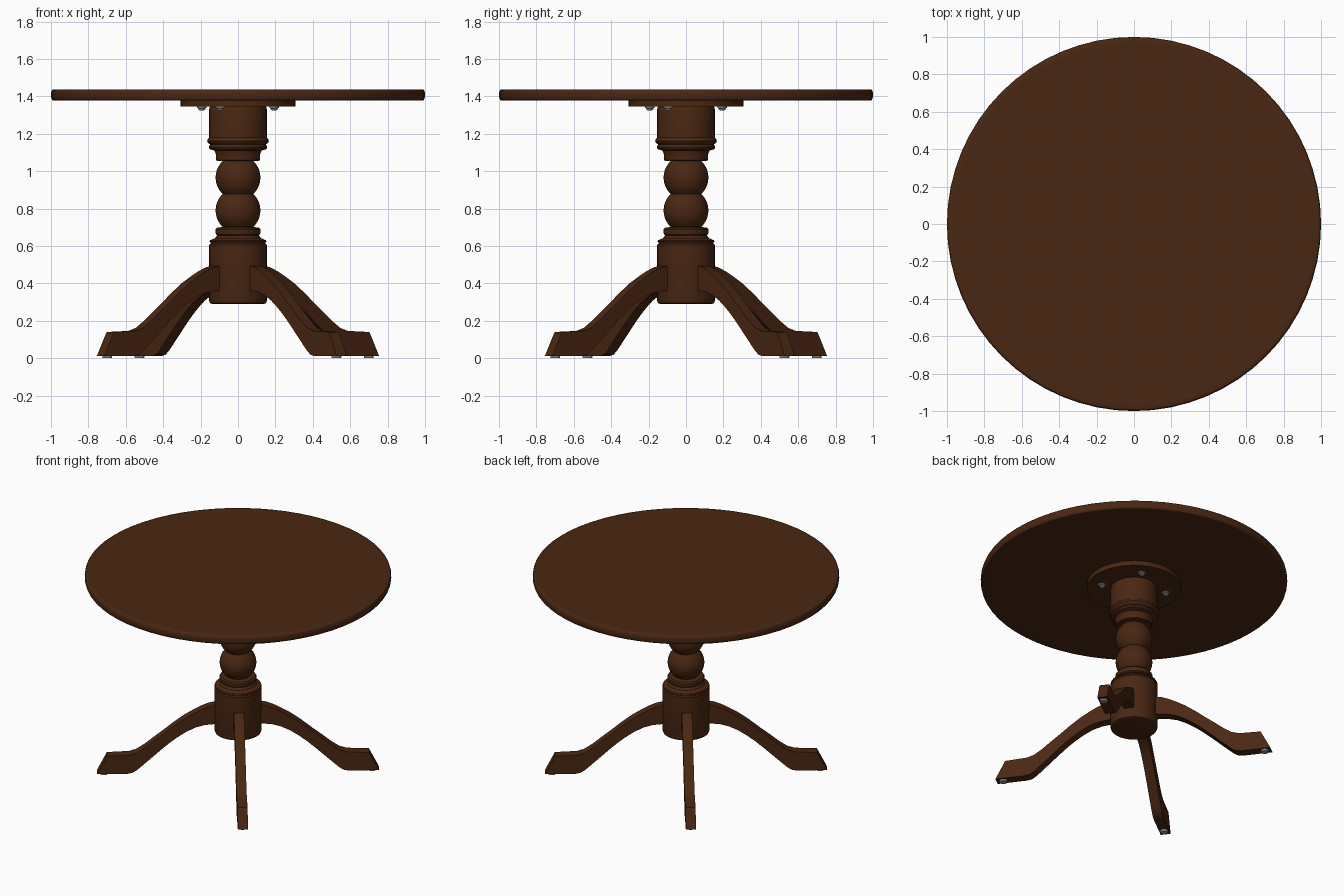
import bpy, bmesh, math

if "Cube" in bpy.data.objects:
    bpy.data.objects.remove(bpy.data.objects["Cube"])

def material(name, rgb):
    m = bpy.data.materials.new(name)
    m.diffuse_color = (*rgb, 1)
    m.use_nodes = True
    m.node_tree.nodes["Principled BSDF"].inputs["Base Color"].default_value = m.diffuse_color
    return m

WOOD = material("dark_brown_wood", (0.068, 0.020, 0.006))
METAL = material("grey_metal", (0.30, 0.30, 0.31))

def finish(name, bm, mat, angle=35):
    bmesh.ops.recalc_face_normals(bm, faces=bm.faces)
    me = bpy.data.meshes.new(name)
    bm.to_mesh(me)
    bm.free()
    ob = bpy.data.objects.new(name, me)
    bpy.context.collection.objects.link(ob)
    me.materials.append(mat)
    bpy.ops.object.select_all(action='DESELECT')
    ob.select_set(True)
    bpy.context.view_layer.objects.active = ob
    bpy.ops.object.shade_smooth_by_angle(angle=math.radians(angle))
    return ob

def lathe(name, profile, mat, sides=48):
    """Turn a closed-off (radius, z) profile around z, with flat caps."""
    bm = bmesh.new()
    rings = []
    for r, z in profile:
        rings.append([bm.verts.new((r * math.cos(2 * math.pi * i / sides),
                                    r * math.sin(2 * math.pi * i / sides), z))
                      for i in range(sides)])
    for a, b in zip(rings, rings[1:]):
        for i in range(sides):
            j = (i + 1) % sides
            bm.faces.new((a[i], a[j], b[j], b[i]))
    bm.faces.new(rings[0][::-1])
    bm.faces.new(rings[-1])
    return finish(name, bm, mat)

def ball(zc, r, half, n=12):
    """Profile points of a turned ball, cut at half height above and below."""
    return [(math.sqrt(r * r - z * z), zc + z)
            for z in (-half * math.cos(math.pi * i / n) for i in range(n + 1))]

# Round table top with softened rim
rim = [(0.99 + 0.01 * math.cos(t), 1.4075 + 0.029 * math.sin(t))
       for t in (math.radians(-90 + 22.5 * i) for i in range(9))]
lathe("table_top", [(0.97, 1.3785)] + rim + [(0.97, 1.4365)], WOOD, 64)

# Mounting disc under the top
lathe("mounting_disc", [(0.307, 1.345), (0.307, 1.38)], WOOD)

# Turned column
column = [(0.138, 0.29), (0.15, 0.295), (0.154, 0.308), (0.154, 0.605),
          (0.148, 0.612), (0.148, 0.62), (0.153, 0.624), (0.150, 0.630),
          (0.122, 0.642), (0.118, 0.650), (0.110, 0.656), (0.118, 0.662),
          (0.121, 0.675), (0.121, 0.688), (0.114, 0.697)]
column += ball(0.79, 0.12, 0.088) + ball(0.966, 0.12, 0.088)
column += [(0.114, 1.056), (0.118, 1.06), (0.118, 1.09), (0.126, 1.11),
           (0.152, 1.118), (0.156, 1.128), (0.152, 1.138), (0.148, 1.142),
           (0.160, 1.15), (0.165, 1.16), (0.162, 1.172), (0.154, 1.18),
           (0.154, 1.33), (0.150, 1.348)]
lathe("column", column, WOOD)

# Curved legs, sawn from a side profile of (reach, height)
UPPER = [(0.10, 0.497), (0.14, 0.496), (0.19, 0.486), (0.24, 0.465), (0.29, 0.438),
         (0.35, 0.402), (0.42, 0.350), (0.48, 0.300), (0.55, 0.245),
         (0.61, 0.196), (0.66, 0.162), (0.71, 0.146), (0.855, 0.140)]
LOWER = [(0.92, 0.012), (0.72, 0.012), (0.69, 0.018), (0.66, 0.037), (0.60, 0.092),
         (0.55, 0.138), (0.50, 0.184), (0.45, 0.228), (0.40, 0.267),
         (0.34, 0.307), (0.28, 0.337), (0.22, 0.354), (0.16, 0.360), (0.10, 0.360)]
HALF = 0.033
for k in range(4):
    a = math.radians(37 + 90 * k)
    bm = bmesh.new()
    outline = [bm.verts.new((x, -HALF, z)) for x, z in UPPER + LOWER]
    face = bm.faces.new(outline)
    ext = bmesh.ops.extrude_face_region(bm, geom=[face])
    for v in ext["geom"]:
        if isinstance(v, bmesh.types.BMVert):
            v.co.y = HALF
    leg = finish(f"leg_{k + 1}", bm, WOOD)
    leg.rotation_euler.z = a
    # Glide under the foot
    g = lathe(f"foot_glide_{k + 1}", [(0.024, 0.0), (0.026, 0.004), (0.026, 0.016)], METAL, 16)
    g.location = (0.875 * math.cos(a), 0.875 * math.sin(a), 0)
    # Bolt head under the mounting disc
    b = math.radians(64 + 90 * k)
    s = lathe(f"bolt_{k + 1}", [(0.010, 1.325), (0.018, 1.328), (0.019, 1.336),
                                (0.026, 1.338), (0.026, 1.347)], METAL, 16)
    s.location = (0.215 * math.cos(b), 0.215 * math.sin(b), 0)
